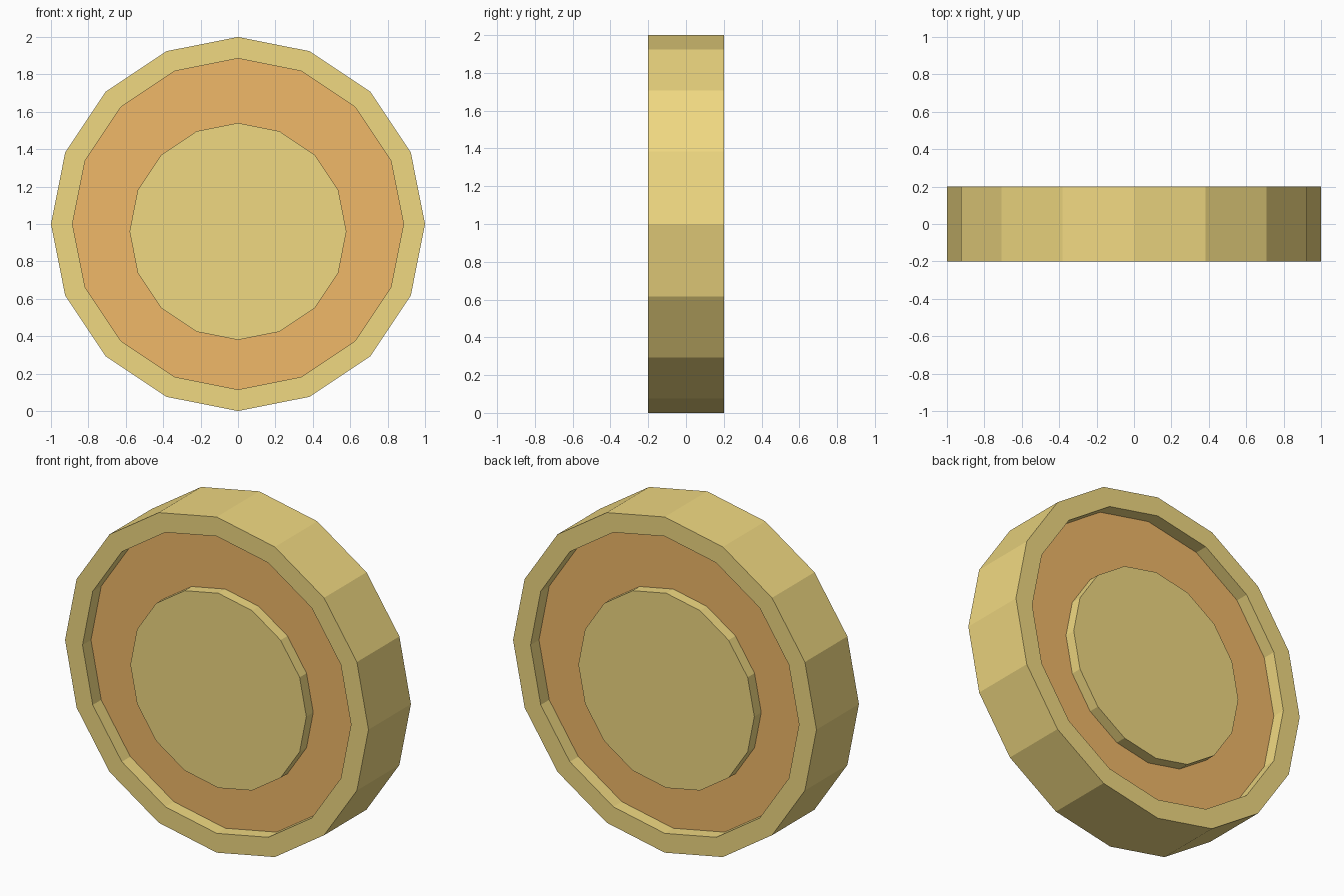
import bpy, bmesh
from math import sin, cos, tau

if "Cube" in bpy.data.objects:
    bpy.data.objects.remove(bpy.data.objects["Cube"])

SIDES = 16
MID = 1.0            # height of the coin's centre
DISC_Z = 0.96        # centre disc sits slightly low


def material(name, rgb):
    m = bpy.data.materials.new(name)
    m.diffuse_color = (*rgb, 1)
    m.use_nodes = True
    m.node_tree.nodes["Principled BSDF"].inputs["Base Color"].default_value = m.diffuse_color
    return m


gold = material("gold", (0.87, 0.69, 0.22))
orange = material("orange", (0.87, 0.48, 0.14))


def loft(name, rings, mat, cap_front=False, cap_back=False):
    """Skin 16-sided rings (radius, y, centre z), listed from front to back."""
    bm = bmesh.new()
    loops = [[bm.verts.new((r * cos(tau * i / SIDES), y, z + r * sin(tau * i / SIDES)))
              for i in range(SIDES)] for r, y, z in rings]
    for a, b in zip(loops, loops[1:]):
        for i in range(SIDES):
            j = (i + 1) % SIDES
            bm.faces.new((a[i], b[i], b[j], a[j]))
    if cap_front:
        bm.faces.new(loops[0])
    if cap_back:
        bm.faces.new(loops[-1][::-1])
    me = bpy.data.meshes.new(name)
    bm.to_mesh(me)
    bm.free()
    me.materials.append(mat)
    ob = bpy.data.objects.new(name, me)
    bpy.context.collection.objects.link(ob)


# Raised outer rim with its inner walls
loft("rim", [(0.885, -0.12, MID), (0.885, -0.2, MID), (1, -0.2, MID),
             (1, 0.2, MID), (0.885, 0.2, MID), (0.885, 0.12, MID)], gold)

# Recessed orange band and raised centre disc on each face
for side, s in (("front", -1), ("back", 1)):
    band = [(0.58, 0.12 * s, DISC_Z), (0.885, 0.12 * s, MID)]
    disc = [(0.58, 0.185 * s, DISC_Z), (0.58, 0.12 * s, DISC_Z)]
    loft(side + "_band", band[::-s], orange)
    loft(side + "_disc", disc[::-s], gold, cap_front=s < 0, cap_back=s > 0)
